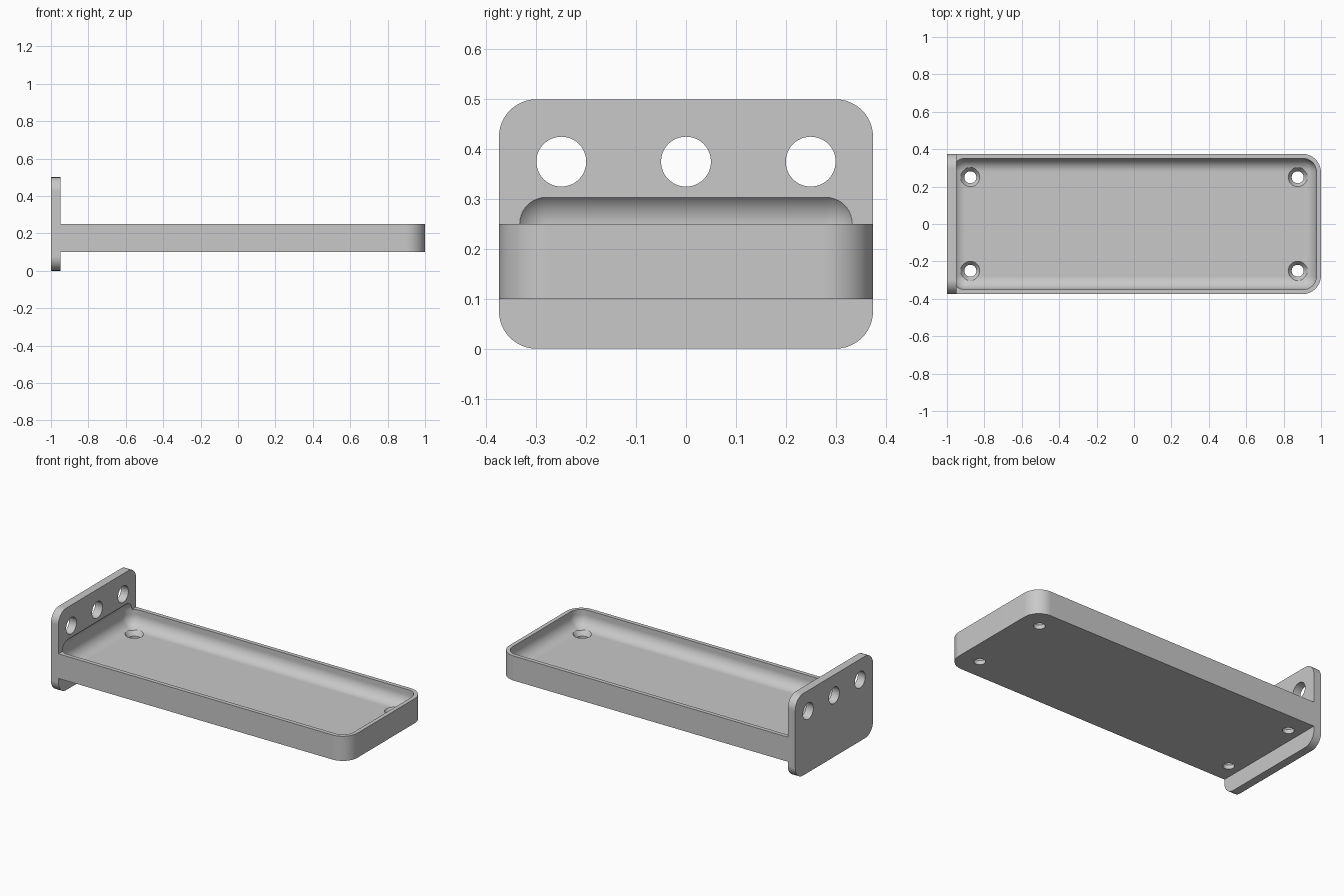
import bpy, bmesh, math
from mathutils import Matrix, Vector

cube = bpy.data.objects.get("Cube")
if cube:
    bpy.data.objects.remove(cube, do_unlink=True)

grey = bpy.data.materials.new("plain grey")
grey.use_nodes = True
COLOUR = (0.58, 0.58, 0.58, 1)
grey.diffuse_color = COLOUR
grey.node_tree.nodes["Principled BSDF"].inputs["Base Color"].default_value = COLOUR


def finish(bm, name):
    bmesh.ops.recalc_face_normals(bm, faces=bm.faces)
    mesh = bpy.data.meshes.new(name)
    bm.to_mesh(mesh)
    bm.free()
    mesh.materials.append(grey)
    obj = bpy.data.objects.new(name, mesh)
    bpy.context.collection.objects.link(obj)
    return obj


def rounded_box(name, low, high, radius, keep):
    """Box whose edges passing the keep(midpoint, direction) test are rounded."""
    low, high = Vector(low), Vector(high)
    bm = bmesh.new()
    bmesh.ops.create_cube(bm, size=1)
    bmesh.ops.scale(bm, vec=high - low, verts=bm.verts)
    bmesh.ops.translate(bm, vec=(low + high) / 2, verts=bm.verts)
    edges = [e for e in bm.edges
             if keep((e.verts[0].co + e.verts[1].co) / 2,
                     (e.verts[1].co - e.verts[0].co).normalized())]
    bmesh.ops.bevel(bm, geom=edges, offset=radius, offset_type='OFFSET',
                    segments=12, profile=0.5, affect='EDGES')
    return finish(bm, name)


def round_cutter(name, centre, r_low, r_high, depth, axis='Z'):
    bm = bmesh.new()
    turn = Matrix.Rotation(math.pi / 2, 4, 'Y') if axis == 'X' else Matrix()
    bmesh.ops.create_cone(bm, cap_ends=True, segments=48, radius1=r_low,
                          radius2=r_high, depth=depth,
                          matrix=Matrix.Translation(centre) @ turn)
    return finish(bm, name)


def cut(cutter, *targets):
    for target in targets:
        mod = target.modifiers.new("cut", 'BOOLEAN')
        mod.operation, mod.solver, mod.object = 'DIFFERENCE', 'EXACT', cutter
        bpy.context.view_layer.objects.active = target
        bpy.ops.object.modifier_apply(modifier=mod.name)
    bpy.data.objects.remove(cutter, do_unlink=True)


# Tray body, rounded at its free end, butted against the upright end plate
tray = rounded_box("tray", (-0.95, -0.375, 0.1), (1, 0.375, 0.25), 0.1,
                   lambda mid, d: abs(d.z) > 0.9 and mid.x > 0)
plate = rounded_box("end_plate", (-1, -0.375, 0), (-0.95, 0.375, 0.5), 0.075,
                    lambda mid, d: abs(d.x) > 0.9)

# Soft-edged pocket, also biting into the plate
pocket = rounded_box("pocket_cutter", (-0.975, -0.35, 0.15), (0.975, 0.35, 0.32), 0.07,
                     lambda mid, d: True)
cut(pocket, tray, plate)

# Countersunk screw holes in the floor
for x in (-0.875, 0.875):
    for y in (-0.25, 0.25):
        cut(round_cutter("sink_cutter", (x, y, 0.14), 0.032, 0.054, 0.03), tray)
        cut(round_cutter("shaft_cutter", (x, y, 0.11), 0.032, 0.032, 0.06), tray)

# Row of round holes in the plate
for y in (-0.25, 0, 0.25):
    cut(round_cutter("plate_hole_cutter", (-0.975, y, 0.375), 0.05, 0.05, 0.2, 'X'), plate)

# Smooth the rounded areas and keep the flat faces even
for part in (tray, plate):
    bpy.ops.object.select_all(action='DESELECT')
    part.select_set(True)
    bpy.context.view_layer.objects.active = part
    bpy.ops.object.shade_smooth_by_angle(angle=math.radians(30))
    part.modifiers.new("even shading", 'WEIGHTED_NORMAL').keep_sharp = True
